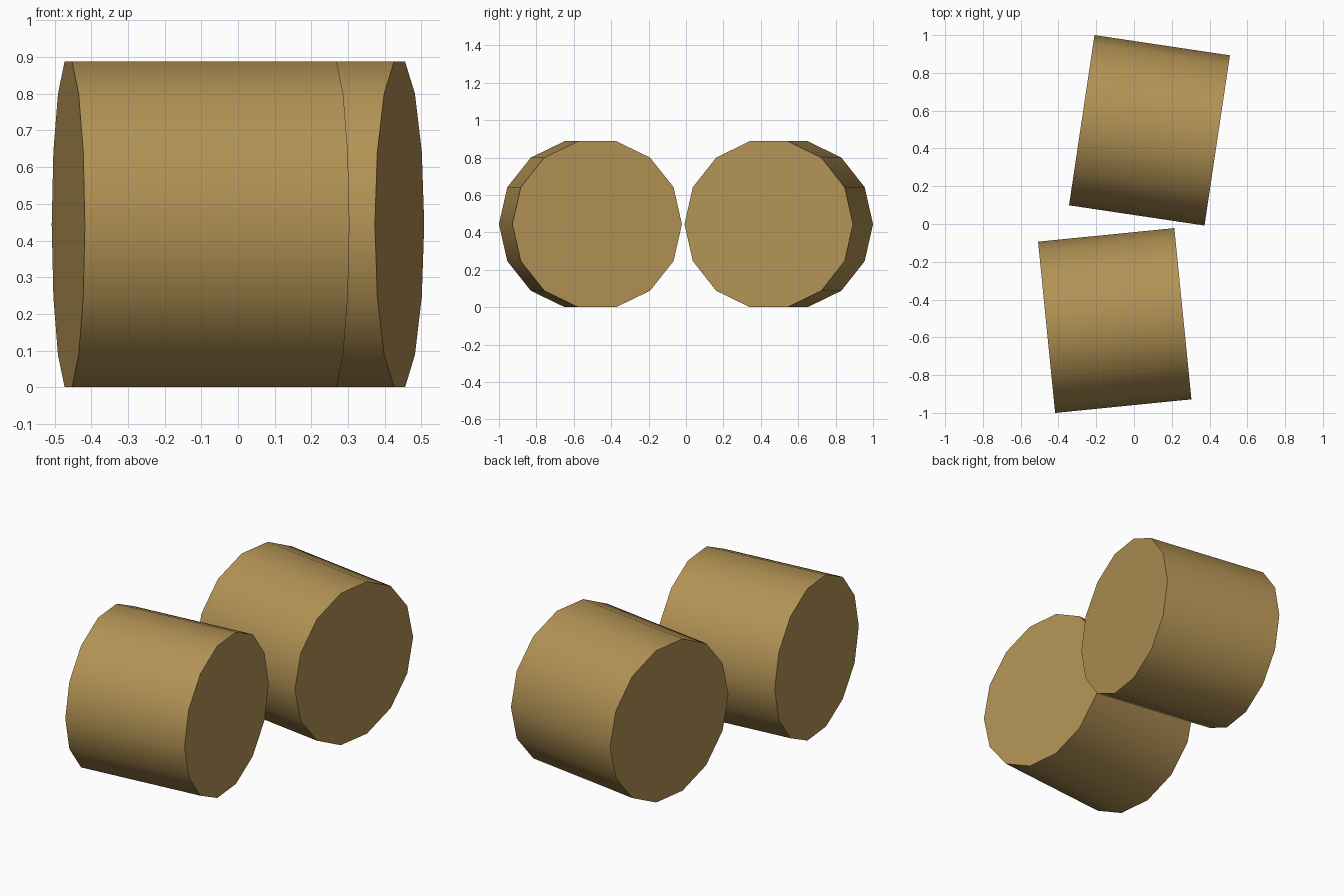
import bpy, bmesh, math

if "Cube" in bpy.data.objects:
    bpy.data.objects.remove(bpy.data.objects["Cube"])

SIDES, RADIUS, LENGTH = 14, 0.4555, 0.725

wood = bpy.data.materials.new("tan_wood")
wood.diffuse_color = (0.45, 0.29, 0.09, 1.0)
wood.use_nodes = True
wood.node_tree.nodes["Principled BSDF"].inputs["Base Color"].default_value = wood.diffuse_color


def log(name, x, y, turn):
    """Log lying along x with a flat side down, turned about z."""
    bm = bmesh.new()
    ring = []
    for i in range(SIDES):
        a = 2 * math.pi * i / SIDES
        ring.append(bm.verts.new((-LENGTH / 2, RADIUS * math.cos(a), RADIUS * math.sin(a))))
    cap = bm.faces.new(ring)
    # Extrude the end cap into a solid
    ext = bmesh.ops.extrude_face_region(bm, geom=[cap], use_keep_orig=True)
    moved = [g for g in ext["geom"] if isinstance(g, bmesh.types.BMVert)]
    bmesh.ops.translate(bm, verts=moved, vec=(LENGTH, 0, 0))
    bmesh.ops.recalc_face_normals(bm, faces=bm.faces[:])
    mesh = bpy.data.meshes.new(name)
    bm.to_mesh(mesh)
    bm.free()
    mesh.materials.append(wood)
    obj = bpy.data.objects.new(name, mesh)
    bpy.context.collection.objects.link(obj)
    obj.location = (x, y, RADIUS * math.cos(math.pi / SIDES))
    obj.rotation_euler.z = math.radians(turn)
    # Round sides, crisp cap edges
    bpy.ops.object.select_all(action='DESELECT')
    obj.select_set(True)
    bpy.context.view_layer.objects.active = obj
    bpy.ops.object.shade_smooth_by_angle(angle=math.radians(30))
    return obj


log("front_log", -0.102, -0.511, 5.7)
log("back_log", 0.082, 0.496, -8.5)
